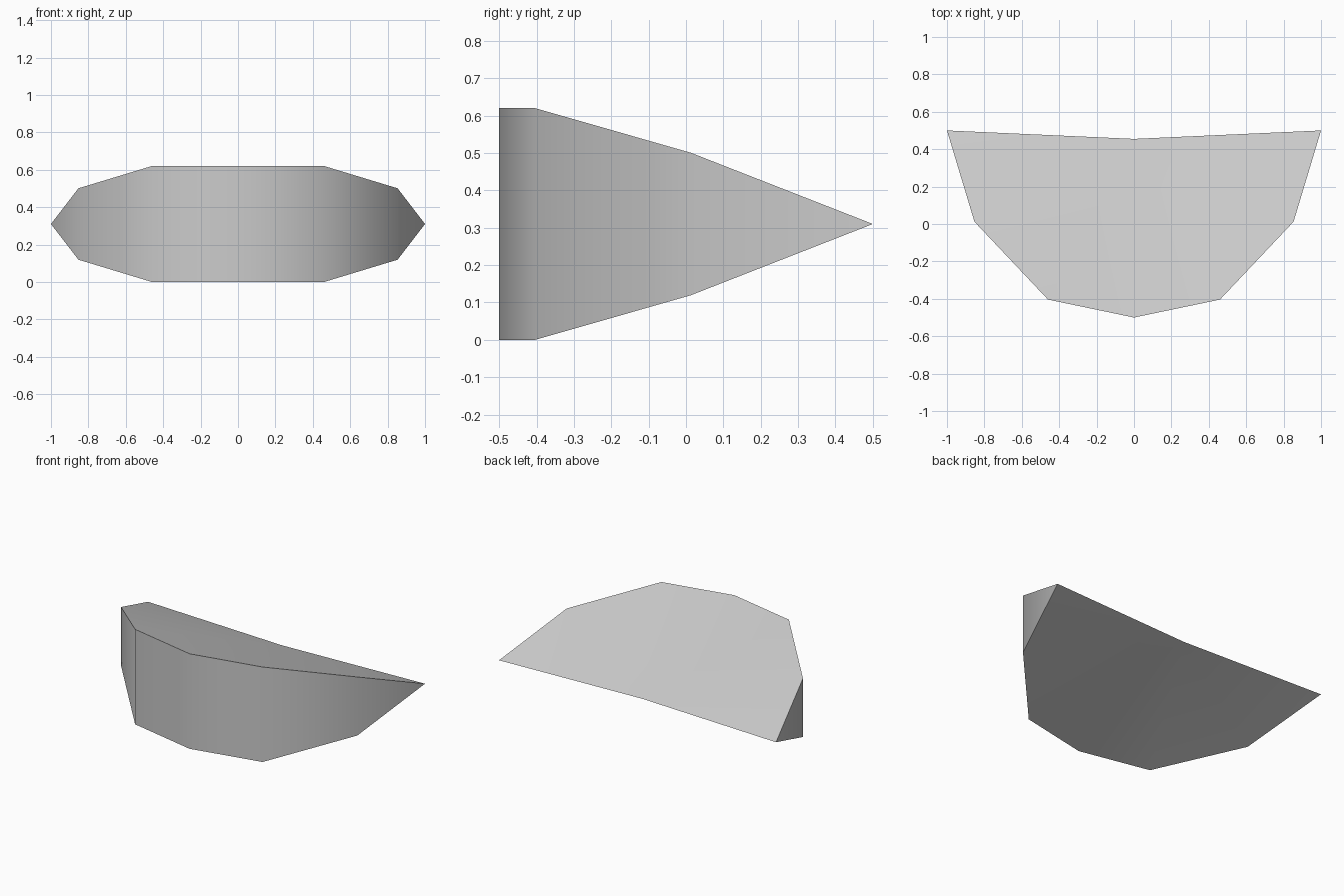
import bpy
import bmesh

cube = bpy.data.objects.get("Cube")
if cube:
    bpy.data.objects.remove(cube, do_unlink=True)

# Single plain grey
grey = bpy.data.materials.new("plain_grey")
grey.use_nodes = True
colour = (0.6, 0.6, 0.6, 1)
grey.diffuse_color = colour
grey.node_tree.nodes["Principled BSDF"].inputs["Base Color"].default_value = colour

MID = 0.31  # height of the knife edge at the back

# Half outline from the front nose to the side: x, y, half thickness
side, shoulder = (0.46, -0.404, 0.31), (0.853, 0.012, 0.191)

bm = bmesh.new()


def pair(x, y, half):
    """Upper and lower vertex of one outline station."""
    return [bm.verts.new((x, y, MID + s * half)) for s in (1, -1)]


nose = pair(0, -0.5, 0.31)
back = bm.verts.new((0, 0.455, MID))

for s in (-1, 1):
    tip = bm.verts.new((s, 0.5, MID))
    stations = [nose, pair(s * side[0], *side[1:]), pair(s * shoulder[0], *shoulder[1:])]
    # Curved front wall, ending in a triangle at the tip
    for a, b in zip(stations, stations[1:]):
        bm.faces.new((a[0], b[0], b[1], a[1]))
    bm.faces.new((stations[-1][0], tip, stations[-1][1]))
    # Upper and lower sloping surfaces, fanned from the middle of the back edge
    for k in (0, 1):
        rim = [station[k] for station in stations] + [tip]
        for a, b in zip(rim, rim[1:]):
            bm.faces.new((back, a, b))

bmesh.ops.recalc_face_normals(bm, faces=bm.faces[:])
mesh = bpy.data.meshes.new("curved_wedge")
bm.to_mesh(mesh)
bm.free()
mesh.materials.append(grey)

wedge = bpy.data.objects.new("curved_wedge", mesh)
bpy.context.collection.objects.link(wedge)
bpy.ops.object.select_all(action="DESELECT")
wedge.select_set(True)
bpy.context.view_layer.objects.active = wedge
bpy.ops.object.shade_smooth_by_angle(angle=0.75)
